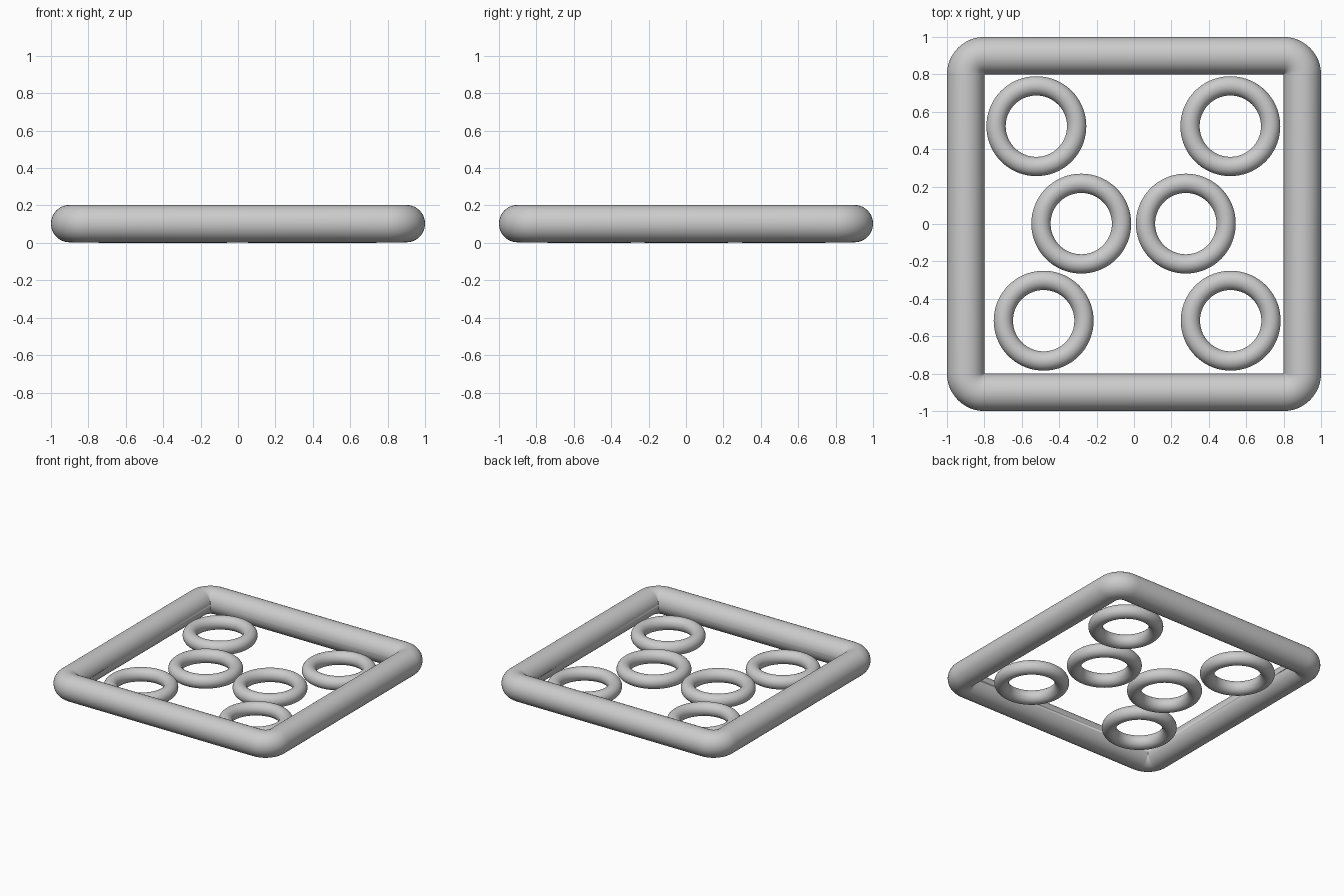
import bpy, bmesh
from math import cos, sin, pi

if "Cube" in bpy.data.objects:
    bpy.data.objects.remove(bpy.data.objects["Cube"])

FRAME_R, RING_R, RING_MAJOR = 0.1, 0.0515, 0.2155


def smooth(obj):
    bpy.ops.object.select_all(action='DESELECT')
    obj.select_set(True)
    bpy.context.view_layer.objects.active = obj
    bpy.ops.object.shade_smooth_by_angle(angle=0.7)


def build_frame(straight=0.8, steps=12, sides=48, z=0.103):
    # Round tube swept around a square, each corner a tight quarter turn
    bm = bmesh.new()
    sections = []
    for corner in range(4):
        mid = pi / 4 + corner * pi / 2
        cx, cy = straight * 2 ** 0.5 * cos(mid), straight * 2 ** 0.5 * sin(mid)
        for i in range(steps + 1):
            a = corner * pi / 2 + i / steps * pi / 2
            ring = []
            for k in range(sides):
                t = 2 * pi * k / sides
                d = FRAME_R + FRAME_R * cos(t)
                ring.append(bm.verts.new((cx + d * cos(a), cy + d * sin(a),
                                          z + FRAME_R * sin(t))))
            sections.append(ring)
    for i, a in enumerate(sections):
        b = sections[(i + 1) % len(sections)]
        for k in range(sides):
            n = (k + 1) % sides
            bm.faces.new((a[k], b[k], b[n], a[n]))
    # Inner corner points meet at one spot
    bmesh.ops.remove_doubles(bm, verts=bm.verts, dist=1e-5)
    bmesh.ops.recalc_face_normals(bm, faces=bm.faces)
    mesh = bpy.data.meshes.new("square_frame")
    bm.to_mesh(mesh)
    bm.free()
    obj = bpy.data.objects.new("square_frame", mesh)
    bpy.context.collection.objects.link(obj)
    smooth(obj)


build_frame()

# Six loose rings lying on the floor inside the frame
rings = {
    "back_left_ring": (-0.522, 0.523), "back_right_ring": (0.515, 0.523),
    "middle_left_ring": (-0.282, 0.002), "middle_right_ring": (0.277, 0.002),
    "front_left_ring": (-0.483, -0.517), "front_right_ring": (0.517, -0.517),
}
for name, (x, y) in rings.items():
    bpy.ops.mesh.primitive_torus_add(location=(x, y, RING_R), major_radius=RING_MAJOR,
                                     minor_radius=RING_R, major_segments=72, minor_segments=32)
    bpy.context.object.name = name
    smooth(bpy.context.object)
